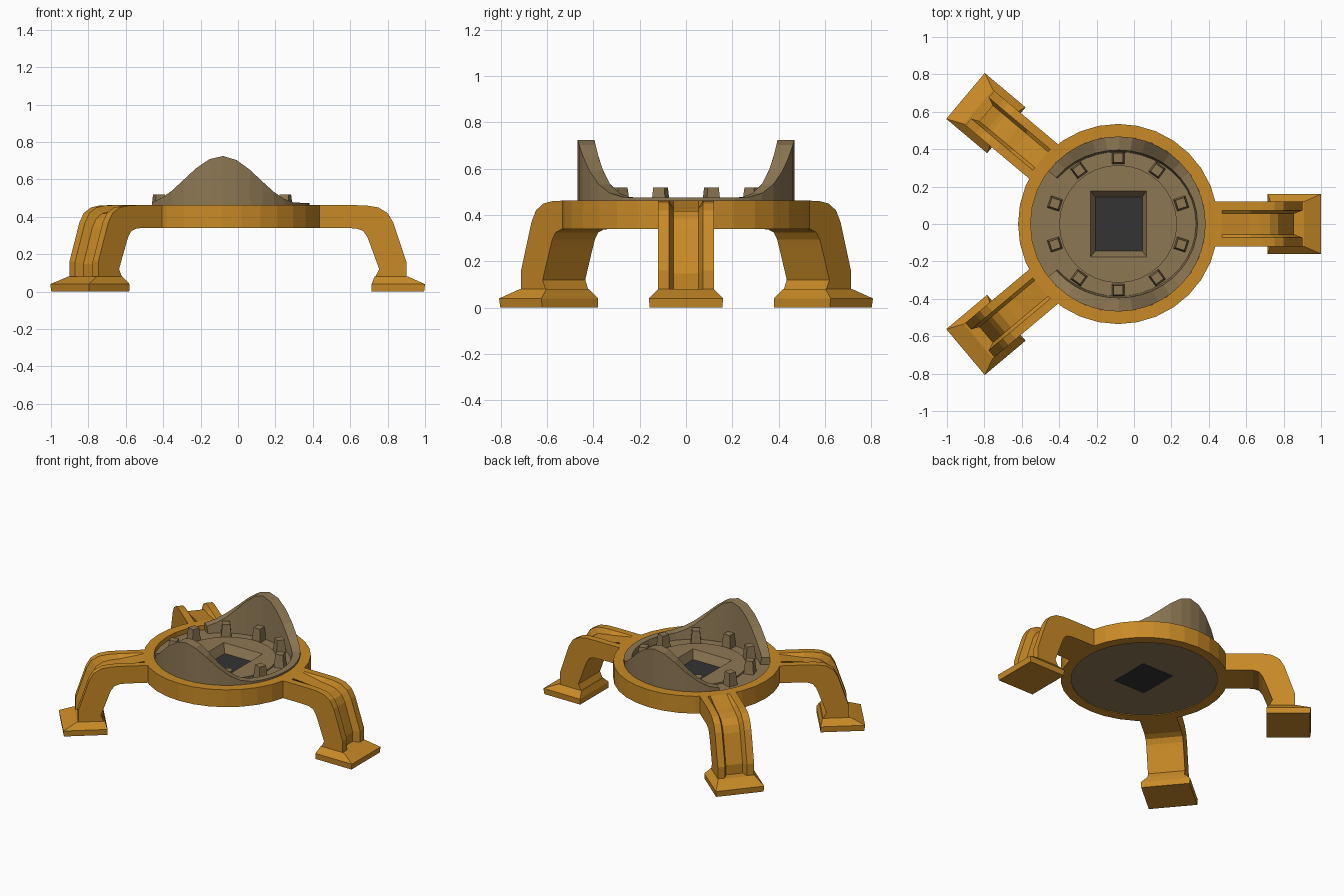
import bpy, bmesh
from math import pi, cos, sin, radians
from mathutils import Matrix

if "Cube" in bpy.data.objects:
    bpy.data.objects.remove(bpy.data.objects["Cube"])

CX = -0.085  # centre of the ring


def material(name, rgb):
    m = bpy.data.materials.new(name)
    m.diffuse_color = (*rgb, 1)
    m.use_nodes = True
    m.node_tree.nodes["Principled BSDF"].inputs["Base Color"].default_value = m.diffuse_color
    return m


GOLD = material("golden yellow", (0.58, 0.255, 0.02))
TAN = material("dull tan", (0.27, 0.187, 0.088))
DARK = material("dark grey", (0.033, 0.033, 0.035))


def make(name, verts, faces, mat, matrix=Matrix()):
    me = bpy.data.meshes.new(name)
    me.from_pydata([tuple(v) for v in verts], [], faces)
    bm = bmesh.new()
    bm.from_mesh(me)
    bmesh.ops.recalc_face_normals(bm, faces=bm.faces)
    bm.to_mesh(me)
    bm.free()
    me.transform(matrix)
    me.materials.append(mat)
    ob = bpy.data.objects.new(name, me)
    bpy.context.collection.objects.link(ob)
    return ob


def loft(name, sections, mat, matrix=Matrix(), closed=False):
    """Skin a list of equal-length closed sections."""
    n, m = len(sections[0]), len(sections)
    verts = [p for s in sections for p in s]
    faces = []
    for i in range(m if closed else m - 1):
        a, b = i * n, ((i + 1) % m) * n
        faces += [(a + j, a + (j + 1) % n, b + (j + 1) % n, b + j) for j in range(n)]
    if not closed:
        faces += [tuple(range(n)), tuple(range((m - 1) * n, m * n))]
    return make(name, verts, faces, mat, matrix)


def rect(x0, x1, hy, z):
    return [(x0, -hy, z), (x1, -hy, z), (x1, hy, z), (x0, hy, z)]


def circle(r, z, n=32):
    return [(r * cos(2 * pi * i / n), r * sin(2 * pi * i / n), z) for i in range(n)]


CENTRE = Matrix.Translation((CX, 0, 0))

# Outer ring
loft("outer_ring", [circle(0.468, 0.34), circle(0.535, 0.34), circle(0.535, 0.462),
                    circle(0.468, 0.462)], GOLD, CENTRE, closed=True)

# Legs: outer x, z / inner x, z / groove depth, measured on the right-hand leg
STATIONS = [(0.41, 0.462, 0.41, 0.34, 0.0), (0.47, 0.462, 0.47, 0.34, 0.0),
            (0.63, 0.462, 0.58, 0.34, 0.03), (0.69, 0.46, 0.63, 0.338, 0.035),
            (0.75, 0.45, 0.668, 0.325, 0.04), (0.80, 0.42, 0.69, 0.295, 0.045),
            (0.83, 0.37, 0.702, 0.265, 0.045), (0.90, 0.16, 0.755, 0.12, 0.045),
            (0.90, 0.07, 0.73, 0.07, 0.045)]


def leg_section(ox, oz, ix, iz, depth):
    dx, dz = ix - ox, iz - oz
    length = (dx * dx + dz * dz) ** 0.5
    fx, fz = ox + dx / length * depth, oz + dz / length * depth
    w, g, f = 0.12, 0.073, 0.055
    pts = [(ix, -w, iz), (ix, w, iz), (ox, w, oz), (ox, g, oz),
           (fx, f, fz), (fx, -f, fz), (ox, -g, oz), (ox, -w, oz)]
    return [(x - CX, y, z) for x, y, z in pts]


for tag, angle, shift in (("right", 0, 0), ("back_left", 140, -0.02), ("front_left", -140, -0.02)):
    place = CENTRE @ Matrix.Rotation(radians(angle), 4, 'Z') @ Matrix.Translation((shift, 0, 0))
    loft(tag + "_leg", [leg_section(*s) for s in STATIONS], GOLD, place)
    foot = [rect(0.715, 0.995, 0.157, 0), rect(0.715, 1.0, 0.16, 0.04), rect(0.73, 0.91, 0.12, 0.08)]
    loft(tag + "_foot", [[(x - CX, y, z) for x, y, z in s] for s in foot], GOLD, place)

# Tan base disc with a low step and a sloped square opening
disc = loft("base_disc", [circle(0.469, 0.345), circle(0.469, 0.43), circle(0.315, 0.43),
                          circle(0.315, 0.44)], TAN, CENTRE)
cutter = loft("opening_cutter", [rect(-0.205, 0.045, 0.145, 0.30), rect(-0.205, 0.045, 0.145, 0.38),
                                 rect(-0.236, 0.07, 0.178, 0.445)], TAN)
cutter.hide_render = True
mod = disc.modifiers.new("opening", 'BOOLEAN')
mod.operation, mod.solver, mod.object = 'DIFFERENCE', 'EXACT', cutter
bpy.context.view_layer.objects.active = disc
bpy.ops.object.modifier_apply(modifier=mod.name)
bpy.data.objects.remove(cutter)

# Dark panel in the opening
loft("dark_panel", [rect(-0.205, 0.045, 0.145, 0.344), rect(-0.205, 0.045, 0.145, 0.382)], DARK)

# Saddle-shaped wall, open at the left
wall = []
for i in range(33):
    a = radians(-143 + 286 * i / 32)
    d = min(abs(0.46 * cos(a)) / 0.4, 1)
    top = 0.475 + 0.125 * (1 + cos(pi * d))
    inner = 0.395 + 0.03 * cos(a) ** 2
    wall.append([(r * cos(a), r * sin(a), z) for r, z in
                 ((inner - 0.01, 0.42), (0.468, 0.42), (0.468, top), (inner, top))])
loft("saddle_wall", wall, TAN, CENTRE)

# Ten tapered pegs
for i in range(10):
    place = CENTRE @ Matrix.Rotation(radians(18 + 36 * i), 4, 'Z') @ Matrix.Translation((0.355, 0, 0))
    loft(f"peg_{i + 1}", [rect(-0.034, 0.034, 0.034, 0.42), rect(-0.025, 0.025, 0.025, 0.52)], TAN, place)
